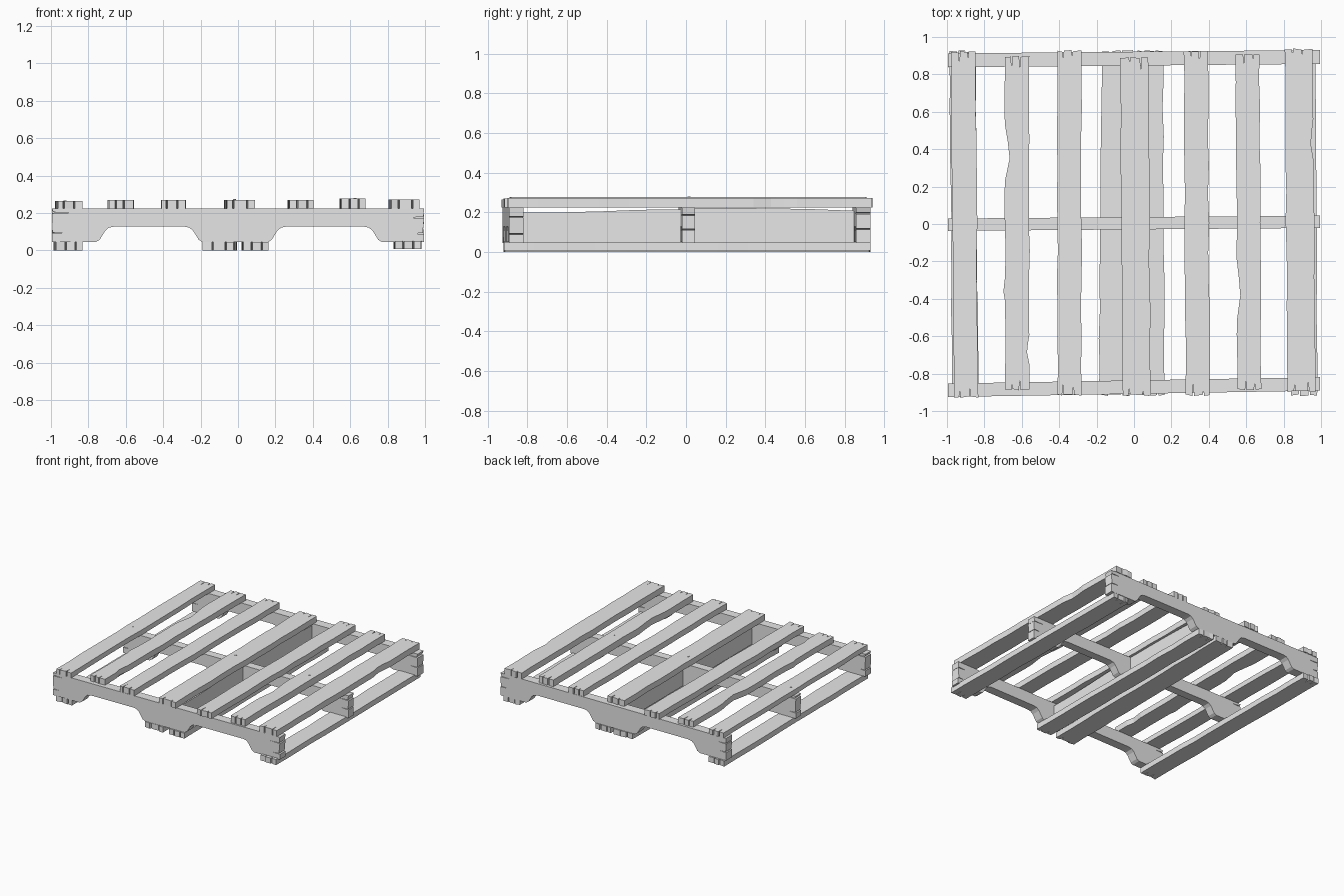
import bpy
import bmesh
import math
import random
from mathutils import Vector

random.seed(4)
if "Cube" in bpy.data.objects:
    bpy.data.objects.remove(bpy.data.objects["Cube"])

wood = bpy.data.materials.new("weathered_grey_wood")
wood.use_nodes = True
GREY = (0.8, 0.8, 0.8, 1)
wood.diffuse_color = GREY
wood.node_tree.nodes["Principled BSDF"].inputs["Base Color"].default_value = GREY


def prism(name, outline, direction):
    """Extrude a closed 3D outline along a direction."""
    bm = bmesh.new()
    face = bm.faces.new([bm.verts.new(p) for p in outline])
    grown = bmesh.ops.extrude_face_region(bm, geom=[face])["geom"]
    moved = [v for v in grown if isinstance(v, bmesh.types.BMVert)]
    bmesh.ops.translate(bm, verts=moved, vec=Vector(direction))
    bmesh.ops.recalc_face_normals(bm, faces=bm.faces)
    mesh = bpy.data.meshes.new(name)
    bm.to_mesh(mesh)
    bm.free()
    mesh.materials.append(wood)
    obj = bpy.data.objects.new(name, mesh)
    bpy.context.collection.objects.link(obj)
    return obj


def split_end(half, depth):
    """Points across a board end, left to right, with two narrow cracks."""
    points = [(-half, -random.uniform(0, 0.01))]
    for centre in (-0.4, 0.35):
        c = half * (centre + random.uniform(-0.15, 0.15))
        step = random.uniform(0, 0.01)
        points += [(c - 0.004, -step), (c, -depth * random.uniform(0.4, 1)),
                   (c + 0.004, -random.uniform(0, 0.01))]
    return points + [(half, -random.uniform(0, 0.008))]


def long_side(half, y0, y1, chips):
    """Gently wavy long edge with optional chips (position, length, depth)."""
    points = []
    for i in range(1, 12):
        y = y0 + (y1 - y0) * i / 12
        if not any(abs(y - c) < length * 0.6 for c, length, d in chips):
            points.append((half + random.uniform(-0.004, 0.003), y))
    for c, length, depth in chips:
        points += [(half, c - length / 2), (half - depth, c - length * 0.1),
                   (half - depth * 0.6, c + length * 0.2), (half, c + length / 2)]
    return sorted(points, key=lambda p: p[1])


def board(name, x, width, y0, y1, z, height, lean=0.0, left=(), right=()):
    """Flat slat running front to back; lean shifts its back end sideways."""
    half = width / 2
    outline = [(px, y0 - py) for px, py in split_end(half, 0.07)]
    outline += long_side(half, y0, y1, right)
    outline += [(px, y1 + py) for px, py in reversed(split_end(half, 0.07))]
    outline += [(-px, py) for px, py in reversed(long_side(half, y0, y1, left))]
    return prism(name, [(x + px + lean * py, py, z) for px, py in outline],
                 (0, 0, height))


# Top deck slats: centre, width, front, back, thickness, lean
top_slats = [
    (-0.905, 0.13, -0.93, 0.925, 0.040, -0.008),
    (-0.625, 0.13, -0.89, 0.90, 0.047, 0.0),
    (-0.345, 0.13, -0.92, 0.93, 0.046, 0.0),
    (0.008, 0.15, -0.92, 0.895, 0.047, -0.008),
    (0.335, 0.13, -0.92, 0.93, 0.047, -0.005),
    (0.612, 0.128, -0.89, 0.91, 0.054, -0.006),
    (0.888, 0.15, -0.90, 0.94, 0.049, -0.008),
]
left_chips = {1: [(0.38, 0.3, 0.025), (-0.35, 0.12, -0.008)],
              5: [(-0.35, 0.32, 0.018)]}
right_chips = {1: [(-0.67, 0.15, 0.012)], 6: [(0.45, 0.22, 0.014)]}
for i, (x, w, y0, y1, t, lean) in enumerate(top_slats):
    board(f"top_slat_{i + 1}", x, w, y0, y1, 0.224, t, lean,
          left_chips.get(i, ()), right_chips.get(i, ()))

# Bottom runners
for name, x, w, z, lean in (("outer_right", -0.91, 0.14, 0.0, -0.008),
                            ("inner_right", -0.097, 0.165, 0.0, 0.01),
                            ("inner_left", 0.092, 0.135, 0.0, -0.005),
                            ("outer_left", 0.905, 0.14, 0.007, -0.005)):
    board(f"bottom_runner_{name}", x, w, -0.92, 0.93, z, 0.044, lean)


# Notched stringers running side to side
def notch(x0, x1):
    """Underside cutout with rounded shoulders, left to right."""
    ease = [(0, 0), (0.02, 0.012), (0.05, 0.06), (0.07, 0.077), (0.1, 0.083)]
    rise = [(x0 + dx, 0.045 + dz) for dx, dz in ease]
    fall = [(x1 - dx, 0.045 + dz) for dx, dz in reversed(ease)]
    return rise + fall


def cracked_edge(x, inward):
    """Vertical stringer end with two thin splits, bottom to top."""
    points = [(x, 0.045)]
    for z, depth in ((0.11, 0.06), (0.195, 0.09)):
        z += random.uniform(-0.02, 0.01)
        points += [(x, z - 0.003), (x + inward * depth, z),
                   (x + inward * random.uniform(0, 0.01), z + 0.003)]
    return points + [(x, 0.224)]


def stringer(name, y, thickness, slope):
    profile = notch(-0.76, -0.19) + notch(0.16, 0.77)
    profile += cracked_edge(0.995, -1) + cracked_edge(-0.995, 1)[::-1]
    outline = [(px, y - thickness / 2 + slope * px, pz) for px, pz in profile]
    return prism(name, outline, (0, thickness, 0))


stringer("front_stringer", -0.872, 0.072, 0.017)
stringer("middle_stringer", 0.004, 0.066, 0.008)
stringer("back_stringer", 0.884, 0.074, 0.009)

# Upright centre planks between the stringers, with sagging top edges
for name, y0, y1, tops in (
        ("front_centre_plank", -0.84, -0.028, (0.2, 0.2, 0.205, 0.213, 0.215)),
        ("back_centre_plank", 0.036, 0.85, (0.222, 0.222, 0.22, 0.216, 0.208))):
    edge = [(0.0, y0 + (y1 - y0) * i / 4, z) for i, z in enumerate(tops)]
    prism(name, [(0.0, y1, 0.045), (0.0, y0, 0.045)] + edge, (0.065, 0, 0))

# Nail heads
for i, (x, y, z) in enumerate(((-0.925, -0.01, 0.264), (-0.02, 0.0, 0.271),
                               (0.625, 0.015, 0.278))):
    ring = [(x + 0.008 * math.cos(a * math.pi / 4),
             y + 0.008 * math.sin(a * math.pi / 4), z) for a in range(8)]
    prism(f"nail_head_{i + 1}", ring, (0, 0, 0.003))
